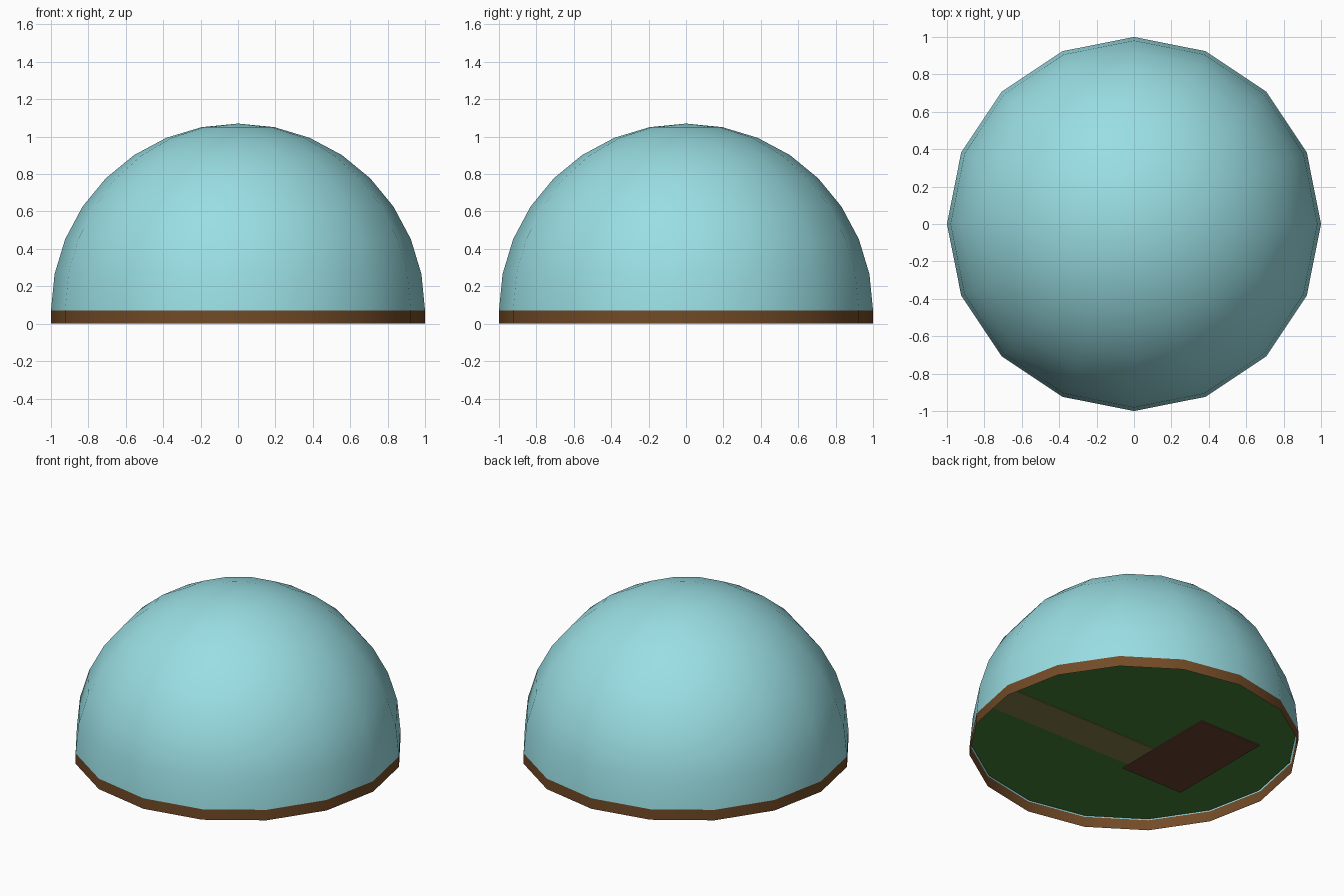
import bpy, bmesh
from math import radians

if "Cube" in bpy.data.objects:
    bpy.data.objects.remove(bpy.data.objects["Cube"])

SIDES = 16
RIM = 0.07  # height of the base ring, where dome and ground begin


def material(name, rgb):
    m = bpy.data.materials.new(name)
    m.diffuse_color = (*rgb, 1)
    m.use_nodes = True
    m.node_tree.nodes["Principled BSDF"].inputs["Base Color"].default_value = m.diffuse_color
    return m


glass = material("pale_blue", (0.32, 0.73, 0.77))
wood = material("brown", (0.17, 0.07, 0.02))
grass = material("green", (0.06, 0.22, 0.04))
sand = material("tan", (0.24, 0.20, 0.07))
brick = material("dark_red_brown", (0.14, 0.055, 0.03))


def finish(name, bm, mat, z=0.0, smooth=False):
    mesh = bpy.data.meshes.new(name)
    bm.to_mesh(mesh)
    bm.free()
    ob = bpy.data.objects.new(name, mesh)
    bpy.context.collection.objects.link(ob)
    ob.location.z = z
    mesh.materials.append(mat)
    if smooth:
        bpy.ops.object.select_all(action='DESELECT')
        ob.select_set(True)
        bpy.context.view_layer.objects.active = ob
        bpy.ops.object.shade_smooth_by_angle(angle=radians(35))
    return ob


def box(name, lo, hi, mat):
    bm = bmesh.new()
    bmesh.ops.create_cube(bm, size=1)
    for v in bm.verts:
        v.co = [(a + b) / 2 + c * (b - a) for a, b, c in zip(lo, hi, v.co)]
    return finish(name, bm, mat)


# Dome: upper half of a sphere
bm = bmesh.new()
bmesh.ops.create_uvsphere(bm, u_segments=SIDES, v_segments=16, radius=1)
bmesh.ops.delete(bm, geom=[v for v in bm.verts if v.co.z < -0.01], context='VERTS')
finish("dome", bm, glass, RIM, smooth=True)

# Base ring: open band under the dome
bm = bmesh.new()
bmesh.ops.create_cone(bm, cap_ends=False, segments=SIDES, radius1=1, radius2=1, depth=RIM)
finish("base_ring", bm, wood, RIM / 2, smooth=True)

# Ground disc
bm = bmesh.new()
bmesh.ops.create_circle(bm, cap_ends=True, segments=SIDES, radius=0.99)
finish("ground", bm, grass, RIM + 0.002)

# Path from the house to the rim
box("path", (-0.18, -0.265, RIM - 0.002), (0.945, -0.02, RIM + 0.006), sand)

# House standing inside the dome
x0, x1, y0, y1 = -0.637, -0.177, -0.32, 0.425
eave, ridge = 0.36, 0.54
box("house_walls", (x0, y0, RIM - 0.004), (x1, y1, eave), brick)

# Gabled roof: triangular profile extruded along y
bm = bmesh.new()
profile = [(x0, eave), (x1, eave), ((x0 + x1) / 2, ridge)]
face = bm.faces.new([bm.verts.new((x, y0, z)) for x, z in profile])
moved = bmesh.ops.extrude_face_region(bm, geom=[face])["geom"]
bmesh.ops.translate(bm, vec=(0, y1 - y0, 0),
                    verts=[g for g in moved if isinstance(g, bmesh.types.BMVert)])
bmesh.ops.recalc_face_normals(bm, faces=bm.faces)
finish("house_roof", bm, wood)
